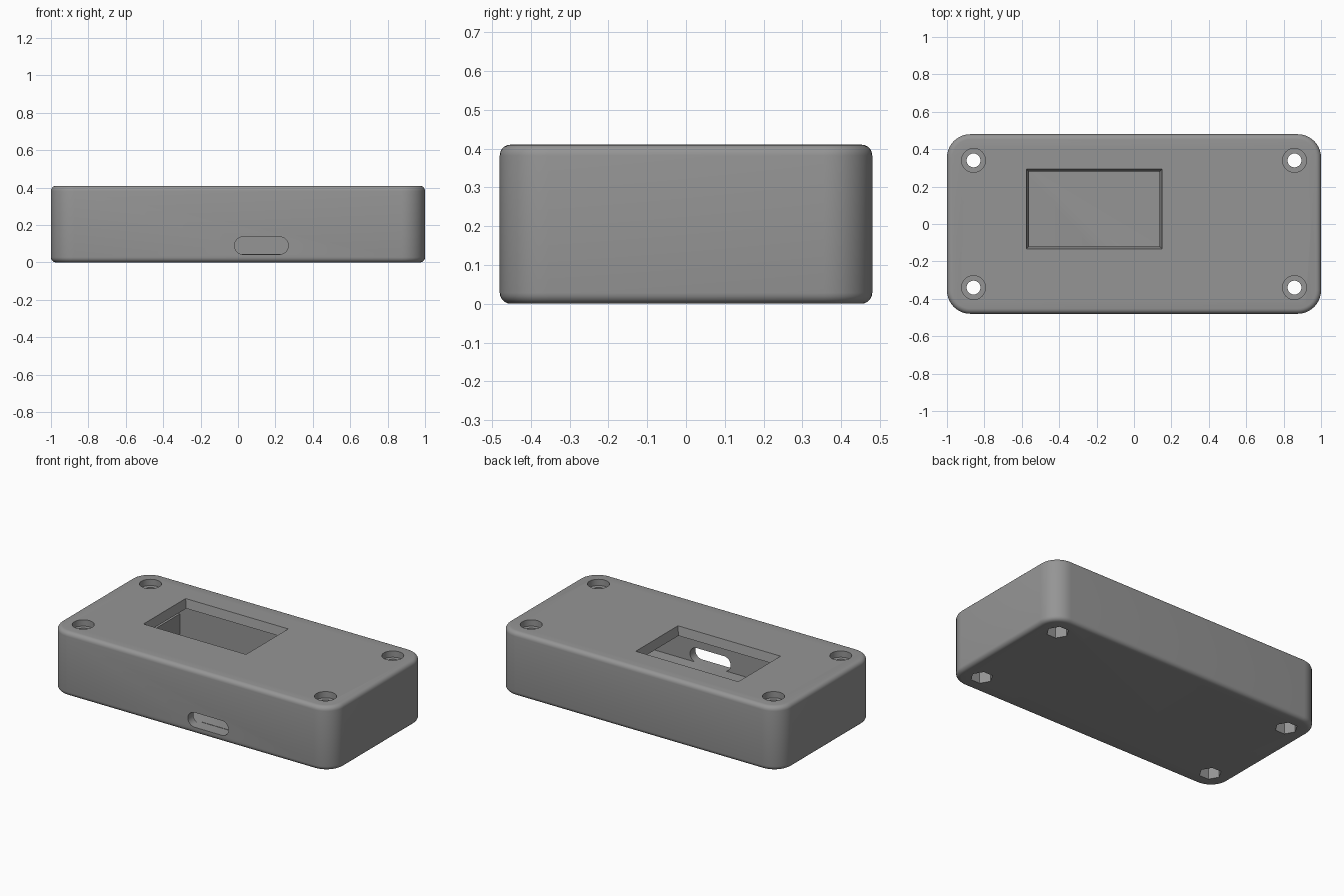
import bpy, bmesh, math
from mathutils import Matrix

if "Cube" in bpy.data.objects:
    bpy.data.objects.remove(bpy.data.objects["Cube"])

grey = bpy.data.materials.new("grey plastic")
grey.diffuse_color = (0.30, 0.30, 0.30, 1)
grey.use_nodes = True
grey.node_tree.nodes["Principled BSDF"].inputs["Base Color"].default_value = grey.diffuse_color


def make(name, bm):
    bmesh.ops.recalc_face_normals(bm, faces=bm.faces)
    me = bpy.data.meshes.new(name)
    bm.to_mesh(me)
    bm.free()
    me.materials.append(grey)
    ob = bpy.data.objects.new(name, me)
    bpy.context.collection.objects.link(ob)
    return ob


def box(name, x0, x1, y0, y1, z0, z1, corner=0, edge=0, flare=0):
    """Box with rounded upright corners, rounded rims or a flared top."""
    bm = bmesh.new()
    bmesh.ops.create_cube(bm, size=1)
    for v in bm.verts:
        f = flare if v.co.z > 0 else 0
        v.co = (x1 + f if v.co.x > 0 else x0 - f,
                y1 + f if v.co.y > 0 else y0 - f,
                z1 if v.co.z > 0 else z0)
    if corner:
        upright = [e for e in bm.edges if abs(e.verts[0].co.z - e.verts[1].co.z) > 1e-4]
        bmesh.ops.bevel(bm, geom=upright, offset=corner, segments=10,
                        profile=0.5, affect='EDGES')
    if edge:
        rim = [e for e in bm.edges if abs(e.verts[0].co.z - e.verts[1].co.z) < 1e-4]
        bmesh.ops.bevel(bm, geom=rim, offset=edge, segments=5,
                        profile=0.5, affect='EDGES')
    return make(name, bm)


def prism(name, x, y, z0, z1, r, sides, turn=0):
    bm = bmesh.new()
    m = Matrix.Translation((x, y, (z0 + z1) / 2)) @ Matrix.Rotation(turn, 4, 'Z')
    bmesh.ops.create_cone(bm, cap_ends=True, segments=sides, radius1=r, radius2=r,
                          depth=z1 - z0, matrix=m)
    return make(name, bm)


def combine(target, tool, op='DIFFERENCE'):
    mod = target.modifiers.new("cut", 'BOOLEAN')
    mod.operation = op
    mod.solver = 'EXACT'
    mod.object = tool
    bpy.context.view_layer.objects.active = target
    bpy.ops.object.modifier_apply(modifier=mod.name)
    bpy.data.objects.remove(tool)


# Rounded outer case
H, Y = 0.41, 0.48
case = box("case", -1, 1, -Y, Y, 0, H, corner=0.125, edge=0.028)

# Hollow inside: narrow lower bay with a wider space above the end ledges
FLOOR, LEDGE, ROOF = 0.045, 0.225, 0.355
cavity = box("cavity", -0.71, 0.71, -0.425, 0.425, FLOOR, ROOF)
combine(cavity, box("upper_cavity", -0.945, 0.945, -0.425, 0.425, LEDGE, ROOF, corner=0.07), 'UNION')

# Screw posts left standing in the corners
holes = [(sx * 0.858, sy * 0.34) for sx in (-1, 1) for sy in (-1, 1)]
for x, y in holes:
    combine(cavity, prism("post", x, y, LEDGE - 0.02, ROOF + 0.02, 0.1, 32))
combine(case, cavity)

# Display window with sloped sides
combine(case, box("window", -0.56, 0.135, -0.118, 0.277, ROOF - 0.01, H + 0.001, flare=0.016))

# Rounded port slot in the front wall
bm = bmesh.new()
R, CX, CZ, HALF = 0.047, 0.125, 0.09, 0.097
outline = []
for side, start in ((1, -90), (-1, 90)):
    for i in range(13):
        a = math.radians(start + 15 * i)
        outline.append(bm.verts.new((CX + side * HALF + R * math.cos(a), -0.55, CZ + R * math.sin(a))))
face = bm.faces.new(outline)
ext = bmesh.ops.extrude_face_region(bm, geom=[face])
for v in ext["geom"]:
    if isinstance(v, bmesh.types.BMVert):
        v.co.y = -0.40
combine(case, make("port_slot", bm))

# Through holes, screw head recesses and hexagonal nut pockets
for x, y in holes:
    combine(case, prism("screw_hole", x, y, -0.1, 0.6, 0.037, 32))
    combine(case, prism("head_recess", x, y, H - 0.04, 0.6, 0.064, 32))
    combine(case, prism("nut_pocket", x, y, -0.1, 0.09, 0.066, 6, math.pi / 2))

bpy.ops.object.select_all(action='DESELECT')
case.select_set(True)
bpy.context.view_layer.objects.active = case
bpy.ops.object.shade_smooth_by_angle(angle=math.radians(30))
